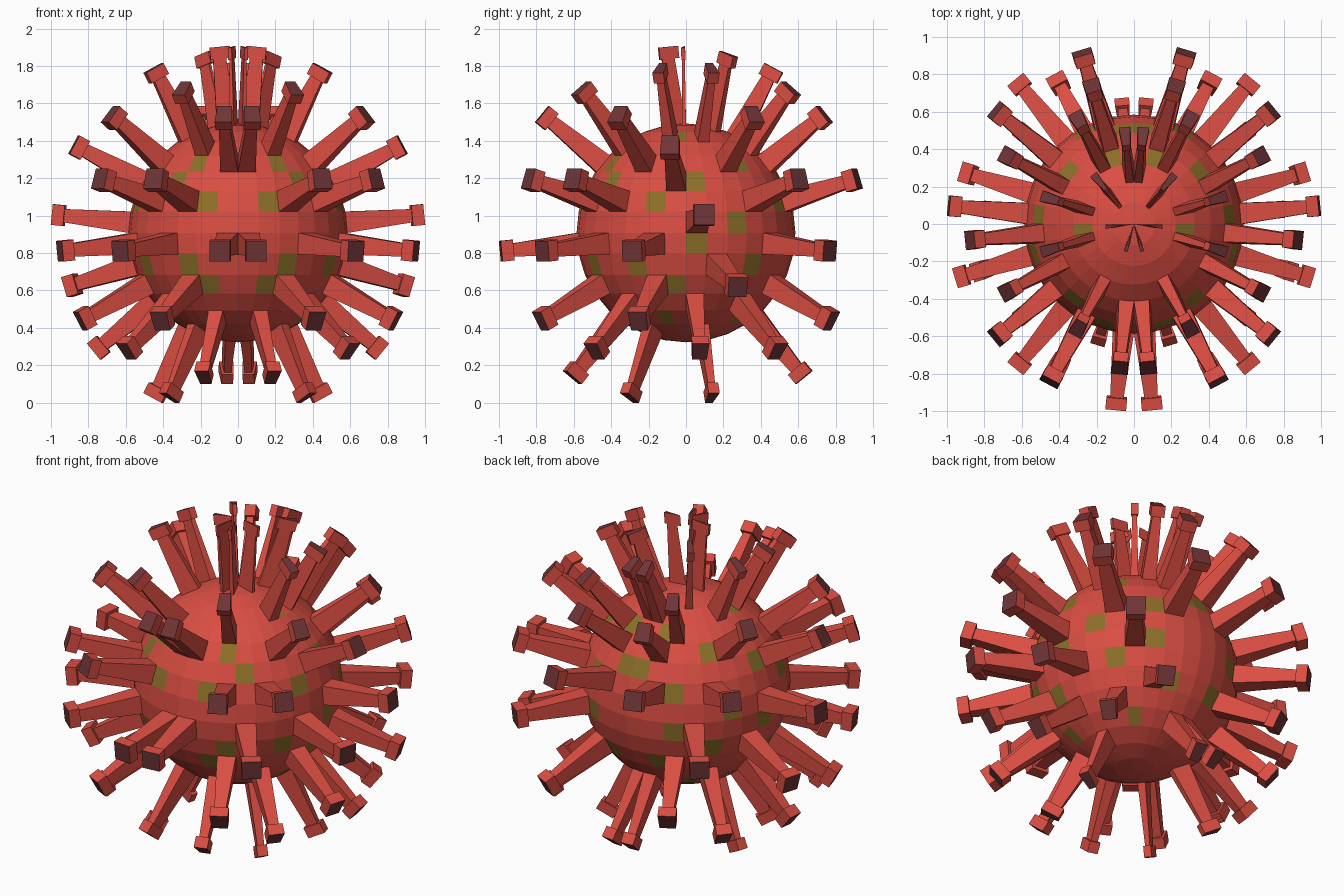
import bpy, bmesh, math
from mathutils import Vector

if "Cube" in bpy.data.objects:
    bpy.data.objects.remove(bpy.data.objects["Cube"], do_unlink=True)

RADIUS, REACH, CAP = 0.585, 1.0, 0.065
CENTRE = Vector((0, 0, 0.908))
STEP = math.pi / 16


def material(name, colour):
    m = bpy.data.materials.new(name)
    m.use_nodes = True
    m.diffuse_color = (*colour, 1)
    m.node_tree.nodes["Principled BSDF"].inputs["Base Color"].default_value = (*colour, 1)
    return m


red = material("coral red", (0.70, 0.075, 0.055))
olive = material("olive", (0.27, 0.16, 0.022))
maroon = material("maroon", (0.16, 0.035, 0.038))

# Latitude band (0 is just above the equator) -> columns counted from the front
SPIKES = {7: (1, 7), 6: (12,), 5: (6, 9, 15), 4: (2, 13), 3: (0, 5, 10, 14),
          2: (7,), 1: (2, 4, 11, 14), 0: (8,), -1: (0, 3, 6, 12),
          -2: (9,), -3: (2, 6, 13), -4: (4, 8, 11), -5: (1, 15), -6: (4, 9)}
PATCHES = {5: (7,), 4: (14,), 3: (2, 11), 2: (3, 8, 15), 1: (1, 6, 13),
           0: (10,), -1: (8, 13), -2: (2, 5, 11), -3: (1, 7, 14), -5: (6, 12)}


def directions(table):
    """Mirrored unit vectors through the middle of each listed panel."""
    for band, columns in table.items():
        lat = (band + 0.5) * STEP
        for column in columns:
            turn = (column + 0.5) * STEP
            for side in (-1, 1):
                yield Vector((side * math.cos(lat) * math.sin(turn),
                              -math.cos(lat) * math.cos(turn), math.sin(lat)))


def finish(bm, name, mats):
    bmesh.ops.translate(bm, verts=bm.verts, vec=CENTRE)
    mesh = bpy.data.meshes.new(name)
    bm.to_mesh(mesh)
    bm.free()
    for m in mats:
        mesh.materials.append(m)
    ob = bpy.data.objects.new(name, mesh)
    bpy.context.collection.objects.link(ob)
    return ob


# Panelled ball with scattered olive panels
ball = bmesh.new()
bmesh.ops.create_uvsphere(ball, u_segments=32, v_segments=16, radius=RADIUS)
ball.normal_update()


def panel(direction):
    return max(ball.faces, key=lambda f: f.normal.dot(direction))


for d in directions(PATCHES):
    panel(d).material_index = 1

# Tapered spikes grown from panels, each ending in a block with a dark tip
spikes = bmesh.new()
for d in directions(SPIKES):
    face = panel(d)
    mid, normal = face.calc_center_median(), face.normal
    height = REACH - mid.dot(normal)
    rings = []
    for lift, scale in ((0, 1), (height - CAP, 0.62), (height - CAP, 0.97), (height, 0.97)):
        rings.append([spikes.verts.new(mid + (v.co - mid) * scale + normal * lift)
                      for v in face.verts])
    n = len(face.verts)
    for low, high in zip(rings, rings[1:]):
        for i in range(n):
            j = (i + 1) % n
            spikes.faces.new((low[i], low[j], high[j], high[i]))
    spikes.faces.new(rings[-1]).material_index = 1

finish(ball, "ball_body", (red, olive))
finish(spikes, "spikes", (red, maroon))
